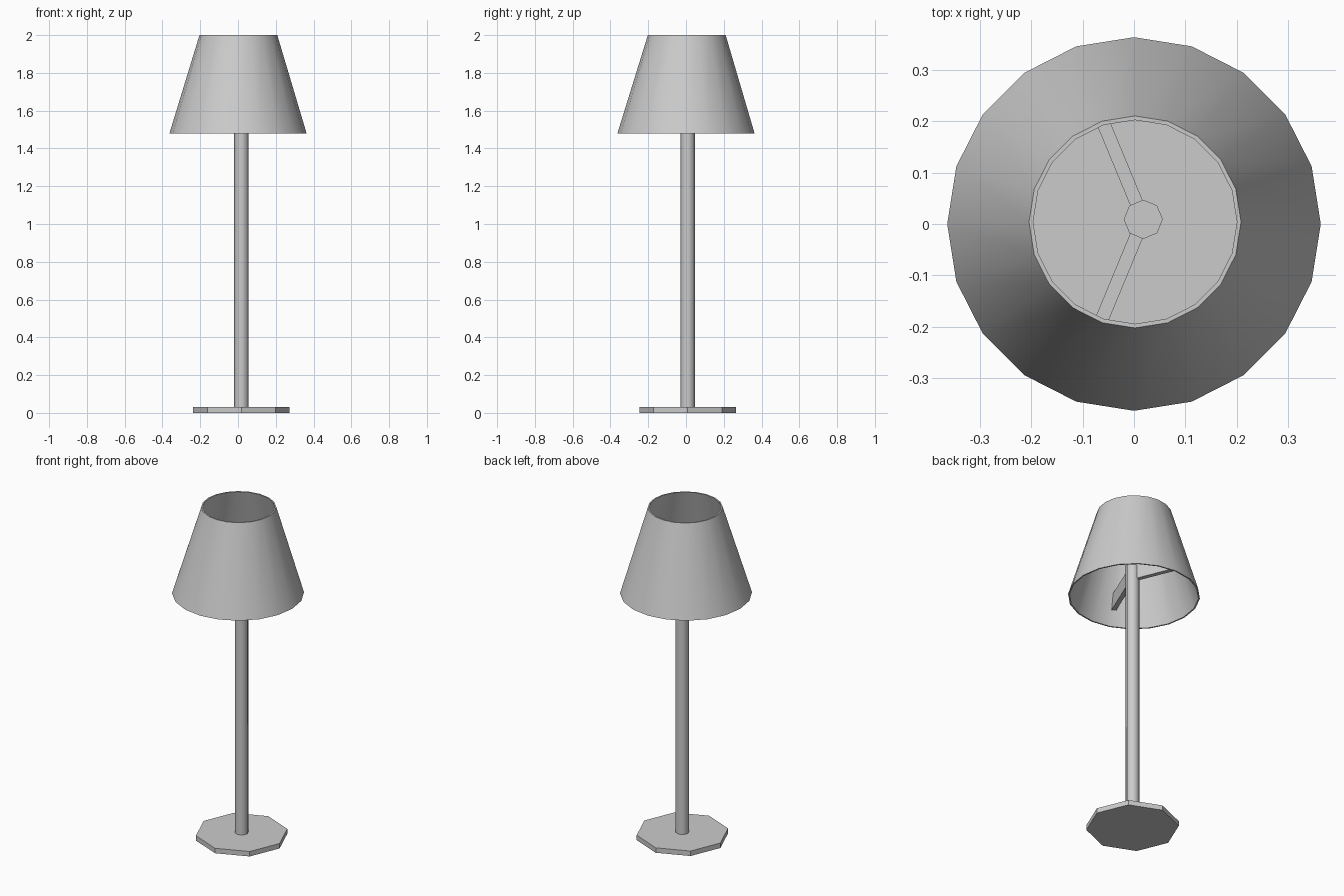
import bpy, bmesh, math
from mathutils import Vector

if "Cube" in bpy.data.objects:
    bpy.data.objects.remove(bpy.data.objects["Cube"])

POLE_X, POLE_Y = 0.018, 0.009


def make_object(name, bm, smooth_angle=None):
    bmesh.ops.recalc_face_normals(bm, faces=bm.faces)
    mesh = bpy.data.meshes.new(name)
    bm.to_mesh(mesh)
    bm.free()
    obj = bpy.data.objects.new(name, mesh)
    bpy.context.collection.objects.link(obj)
    if smooth_angle:
        bpy.ops.object.select_all(action='DESELECT')
        obj.select_set(True)
        bpy.context.view_layer.objects.active = obj
        bpy.ops.object.shade_smooth_by_angle(angle=math.radians(smooth_angle))
    return obj


def lathe(name, rings, sides, closed=False, smooth_angle=None):
    """Loft rings of (radius, z, x, y); closed joins the last ring to the first."""
    bm = bmesh.new()
    loops = []
    for r, z, cx, cy in rings:
        loops.append([bm.verts.new((cx + r * math.cos(2 * math.pi * i / sides),
                                    cy + r * math.sin(2 * math.pi * i / sides), z))
                      for i in range(sides)])
    pairs = list(zip(loops, loops[1:]))
    if closed:
        pairs.append((loops[-1], loops[0]))
    for a, b in pairs:
        for i in range(sides):
            j = (i + 1) % sides
            bm.faces.new((a[i], a[j], b[j], b[i]))
    if not closed:
        bm.faces.new(loops[0])
        bm.faces.new(loops[-1])
    return make_object(name, bm, smooth_angle)


def arm(name, degrees, low, high, width=0.026):
    """Tall bracket from the pole to the sloping inside of the shade."""
    d = Vector((math.cos(math.radians(degrees)), math.sin(math.radians(degrees)), 0))
    side = Vector((-d.y, d.x, 0)) * width / 2
    pole = Vector((POLE_X, POLE_Y, 0))
    bm = bmesh.new()
    bmesh.ops.create_cube(bm, size=2)
    for v in bm.verts:
        z = high if v.co.z > 0 else low
        reach = 0.358 - (z - 1.48) * 0.302 - pole.dot(d)
        t = reach if v.co.x > 0 else 0.015
        v.co = pole + d * t + side * v.co.y + Vector((0, 0, z))
    return make_object(name, bm, 40)


# Octagonal foot plate
lathe("base", [(0.255, 0.0, POLE_X, POLE_Y), (0.255, 0.03, POLE_X, POLE_Y)], 8)

# Eight-sided pole
lathe("pole", [(0.038, 0.02, POLE_X, POLE_Y), (0.038, 1.67, POLE_X, POLE_Y)], 8,
      smooth_angle=50)

# Thin-walled open shade
lathe("shade", [(0.363, 1.48, 0, 0), (0.206, 2.0, 0.002, 0.004),
                (0.198, 2.0, 0.002, 0.004), (0.355, 1.48, 0, 0)], 20,
      closed=True, smooth_angle=40)

# Two brackets holding the shade
for label, angle in (("back", 112.5), ("front", -112.5)):
    arm(label + "_shade_arm", angle, 1.57, 1.66)
